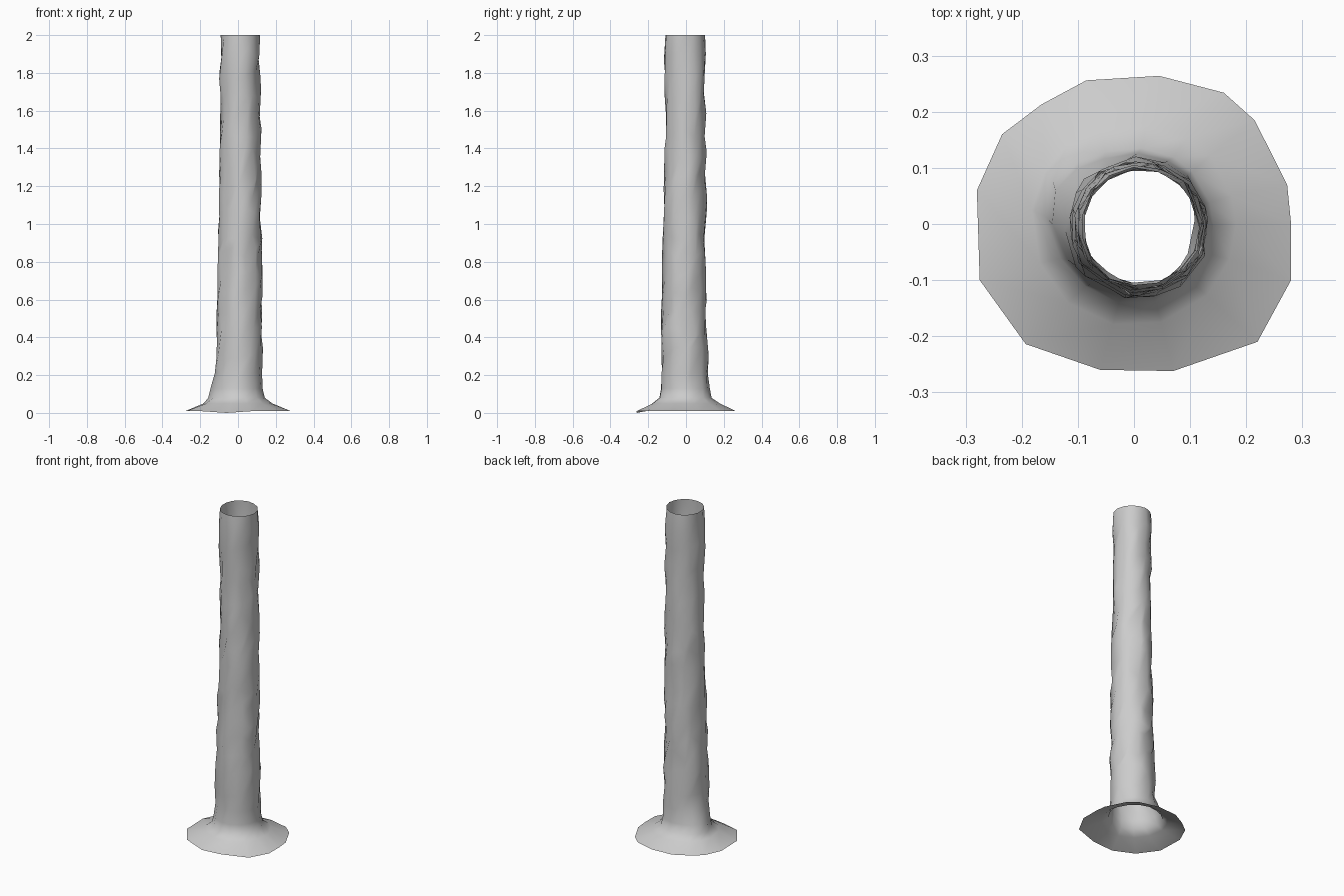
import bpy, bmesh, math, random

if "Cube" in bpy.data.objects:
    bpy.data.objects.remove(bpy.data.objects["Cube"])

random.seed(4)

# Irregular outline of the root flare on the ground, counter-clockwise
rim = [(0.28, 0.0), (0.273, 0.07), (0.215, 0.185), (0.16, 0.234), (0.045, 0.264),
       (-0.085, 0.256), (-0.165, 0.213), (-0.235, 0.16), (-0.28, 0.06), (-0.275, -0.1),
       (-0.193, -0.214), (-0.06, -0.26), (0.07, -0.262), (0.22, -0.21), (0.28, -0.1)]
N = len(rim)

# Trunk profile: height, centre x, centre y, radius
profile = [(0.05, 0.0, 0.0, 0.183), (0.08, 0.0, -0.003, 0.14), (0.13, 0.0, -0.004, 0.13),
           (0.21, 0.006, -0.006, 0.123), (0.5, 0.008, -0.01, 0.117),
           (1.0, 0.01, -0.006, 0.109), (1.45, 0.012, -0.004, 0.107),
           (1.8, 0.01, -0.004, 0.103), (2.0, 0.01, -0.005, 0.105)]


def sample(z):
    for a, b in zip(profile, profile[1:]):
        if z <= b[0]:
            t = (z - a[0]) / (b[0] - a[0])
            return [a[k] + (b[k] - a[k]) * t for k in (1, 2, 3)]
    return profile[-1][1:]


bm = bmesh.new()
rings = [[bm.verts.new((x, y, 0.0 if i == 11 else 0.009)) for i, (x, y) in enumerate(rim)]]

# Knobbly bark rings above the flare
heights = [0.05, 0.08, 0.13, 0.21] + [0.21 + 1.79 * k / 17 for k in range(1, 18)]
for z in heights:
    cx, cy, r = sample(z)
    ring = []
    for i, (x, y) in enumerate(rim):
        flare = max(0, 1 - z / 0.3)
        regular = math.tau * i / N
        a = math.atan2(y, x) % math.tau
        a = a * flare + regular * (1 - flare)
        middle = 0.21 <= z < 1.99
        rr = r + (random.uniform(-0.006, 0.01) if middle else random.uniform(-0.002, 0.002))
        zz = z + (random.uniform(-0.035, 0.035) if 0.25 < z < 1.95 else 0)
        if middle:
            a += random.uniform(-0.12, 0.12)
        # Root bulge on the left-hand side
        if 0.07 < z < 0.2:
            rr += 0.024 * math.exp(-((a - 2.75) / 0.5) ** 2)
        ring.append(bm.verts.new((cx + rr * math.cos(a), cy + rr * math.sin(a), zz)))
    rings.append(ring)

for lo, hi in zip(rings, rings[1:]):
    for i in range(N):
        j = (i + 1) % N
        bm.faces.new((lo[i], lo[j], hi[j], hi[i]))

mesh = bpy.data.meshes.new("tree_trunk")
bm.to_mesh(mesh)
bm.free()
trunk = bpy.data.objects.new("tree_trunk", mesh)
bpy.context.collection.objects.link(trunk)
for p in mesh.polygons:
    p.use_smooth = True
